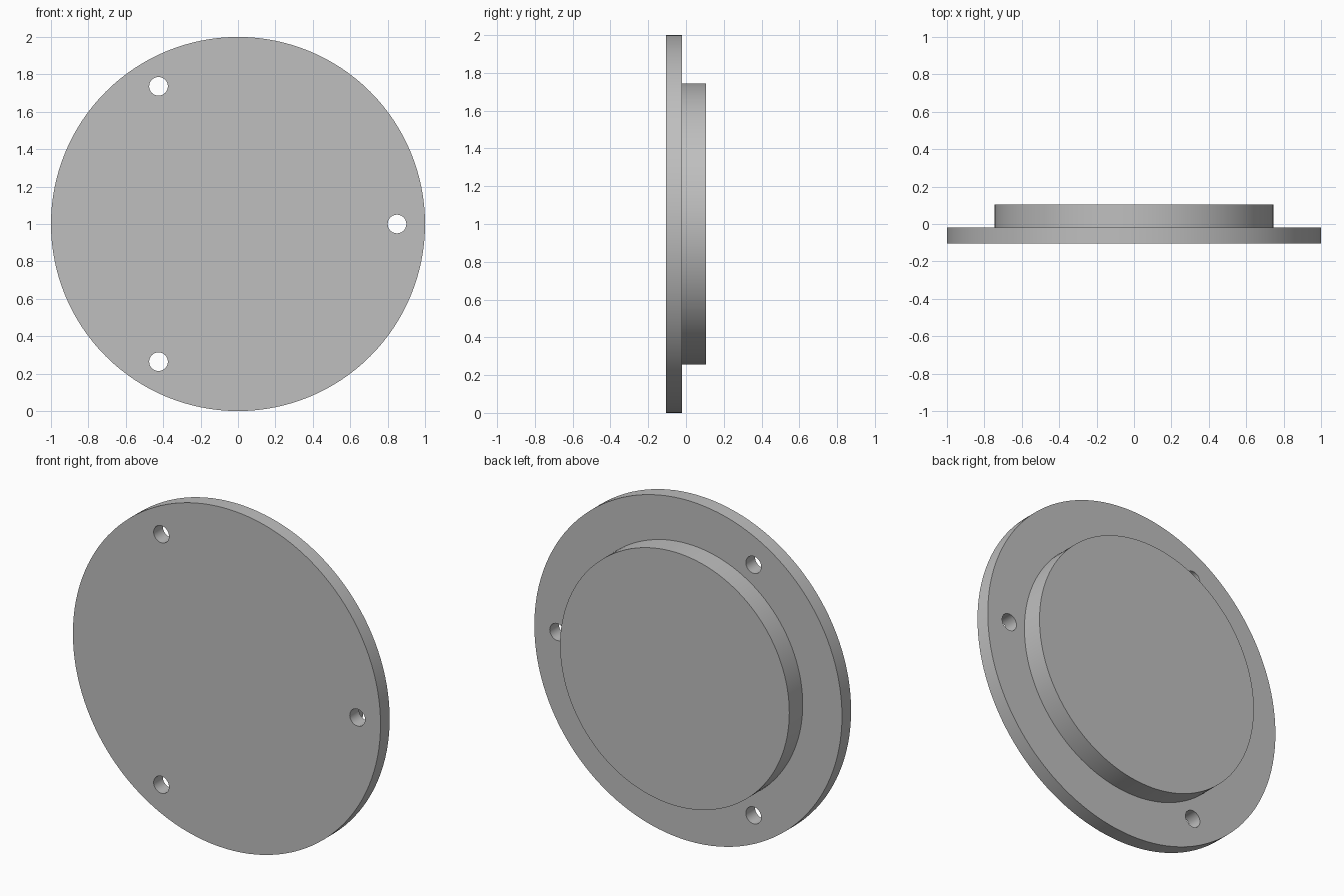
import bpy, bmesh, math
from mathutils import Matrix, Vector

if "Cube" in bpy.data.objects:
    bpy.data.objects.remove(bpy.data.objects["Cube"], do_unlink=True)

CENTRE = Vector((0, 0, 1))
FRONT, STEP, BACK = -0.105, -0.02, 0.105
FLANGE_R, BOSS_R, HOLE_R, BOLT_R = 1.0, 0.745, 0.05, 0.85

grey = bpy.data.materials.new("plain_grey")
grey.use_nodes = True
colour = (0.52, 0.52, 0.52, 1)
grey.diffuse_color = colour
grey.node_tree.nodes["Principled BSDF"].inputs["Base Color"].default_value = colour


def make_object(name, bm):
    bmesh.ops.recalc_face_normals(bm, faces=bm.faces)
    mesh = bpy.data.meshes.new(name)
    bm.to_mesh(mesh)
    bm.free()
    mesh.materials.append(grey)
    obj = bpy.data.objects.new(name, mesh)
    bpy.context.collection.objects.link(obj)
    return obj


def turned_solid(bm, centre, rings, sides):
    """Capped solid along y through (radius, y) rings."""
    loops = []
    for radius, y in rings:
        place = Matrix.Translation((centre.x, y, centre.z)) @ Matrix.Rotation(math.pi / 2, 4, 'X')
        loops.append(bmesh.ops.create_circle(bm, segments=sides, radius=radius, matrix=place)["verts"])
    for a, b in zip(loops, loops[1:]):
        for i in range(sides):
            j = (i + 1) % sides
            bm.faces.new((a[i], a[j], b[j], b[i]))
    bm.faces.new(loops[0])
    bm.faces.new(loops[-1])


# Flange with raised boss on the back
bm = bmesh.new()
turned_solid(bm, CENTRE, [(FLANGE_R, FRONT), (FLANGE_R, STEP), (BOSS_R, STEP), (BOSS_R, BACK)], 128)
cover = make_object("flanged_cover", bm)

# Three bolt holes drilled through the flange
bm = bmesh.new()
for k in range(3):
    angle = k * math.tau / 3
    centre = CENTRE + BOLT_R * Vector((math.cos(angle), 0, math.sin(angle)))
    turned_solid(bm, centre, [(HOLE_R, FRONT - 0.1), (HOLE_R, BACK + 0.1)], 32)
drill = make_object("bolt_hole_cutter", bm)
drill.hide_render = True

cut = cover.modifiers.new("bolt_holes", 'BOOLEAN')
cut.operation, cut.solver, cut.object = 'DIFFERENCE', 'EXACT', drill
bpy.ops.object.select_all(action='DESELECT')
cover.select_set(True)
bpy.context.view_layer.objects.active = cover
bpy.ops.object.modifier_apply(modifier=cut.name)
bpy.data.objects.remove(drill, do_unlink=True)

# Smooth round walls, crisp rims
bpy.ops.object.shade_smooth_by_angle(angle=math.radians(30))
